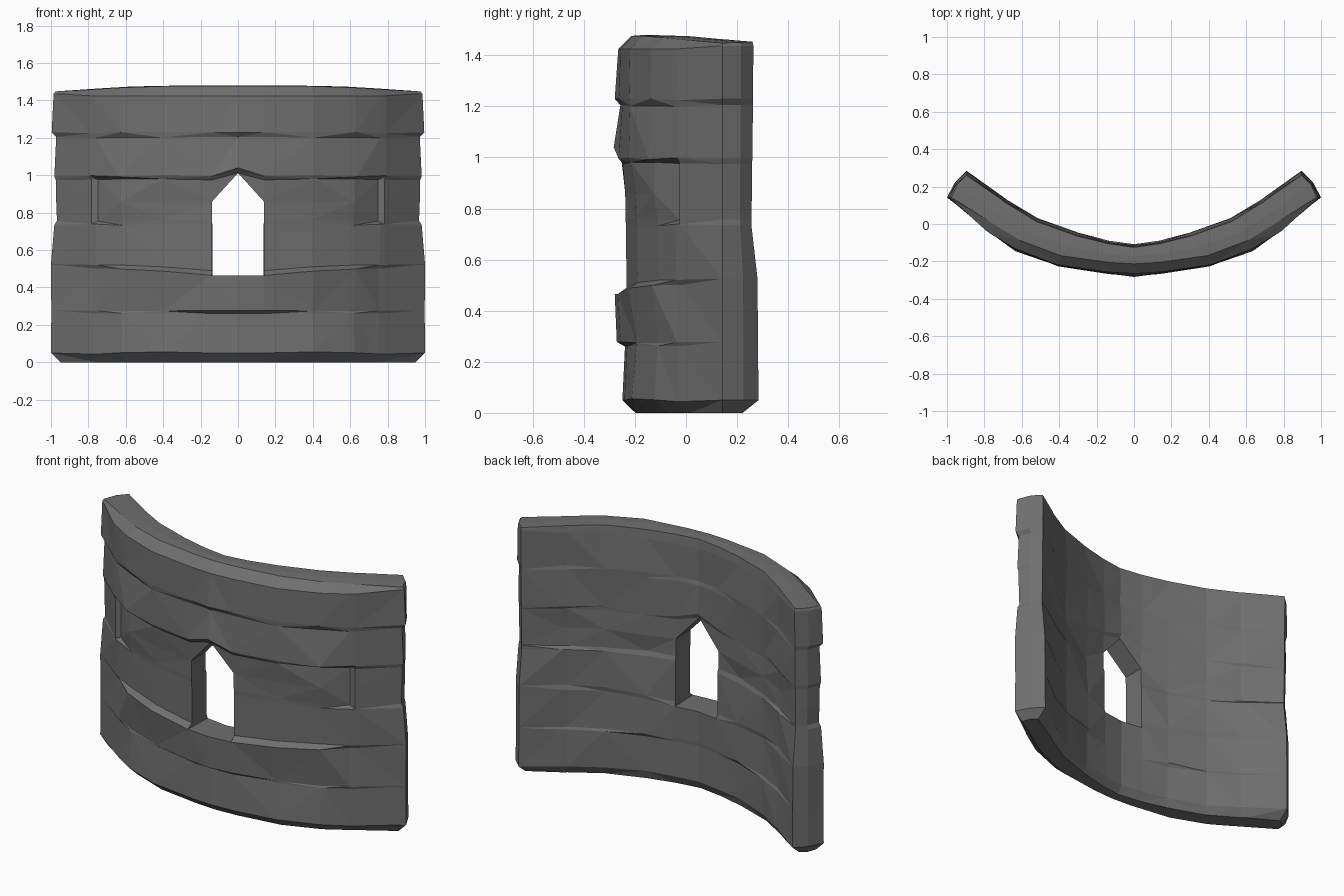
import bpy, bmesh, random
from mathutils import Vector

if "Cube" in bpy.data.objects:
    bpy.data.objects.remove(bpy.data.objects["Cube"])

random.seed(11)

# Plan curves of the right half, from centre to end
FRONT = [(0, -.243), (.138, -.235), (.4, -.198), (.62, -.115), (.755, -.034), (.778, -.018), (.98, .142)]
BACK = [(0, -.12), (.138, -.1), (.3, -.06), (.52, .018), (.69, .122), (.71, .138), (.895, .272)]

# Stone courses: height, front bulge, back bulge, end x shift, back end y
ROWS = [(0, -.045, -.02, -.03, .222), (.05, .006, .008, .02, .284), (.26, -.004, .006, .018, .282),
        (.278, .028, .008, .018, .282), (.465, .036, .012, .02, .28), (.49, -.002, .003, .02, .28),
        (.735, 0, .004, .002, .256), (.757, .002, -.004, -.012, .256), (.86, .003, -.004, -.008, .258),
        (.975, .012, -.004, -.006, .258), (.995, .04, .008, .002, .26), (1.205, .014, .004, -.008, .262),
        (1.23, .036, -.002, .016, .262), (1.425, .022, 0, .006, .264), (1.472, -.03, -.005, -.004, .26)]
NR, NC = len(ROWS), len(FRONT)

# Ledges that fade along the wall: row -> (neighbour row, strength per column)
LEDGES = {3: (2, (1, .8, .1, 0, 0, 0, 0)), 4: (5, (1, .9, .6, .35, .1, .1, .2)),
          10: (9, (1, .6, .7, .7, .5, .5, 1)), 12: (11, (1, .6, .1, .3, .5, .5, 1))}


def normal(curve, c, sign):
    a = Vector(curve[max(c - 1, 0)])
    b = Vector(curve[min(c + 1, NC - 1)])
    if c == 0:
        return Vector((0, -sign))
    t = (b - a).normalized()
    return Vector((t.y, -t.x)) * sign


jitter = {}


def point(side, r, c):
    curve, sign = (FRONT, 1) if side == 0 else (BACK, -1)
    z, d = ROWS[r][0], ROWS[r][1 + side]
    if r in LEDGES:
        near, w = LEDGES[r]
        d0 = ROWS[near][1 + side]
        d = d0 + (d - d0) * w[c]
    # rough stone, one shared shift for the paired columns
    key = (side, r, 4 if c == 5 else c)
    if key not in jitter:
        jitter[key] = (random.uniform(-.01, .01), random.uniform(-.006, .006))
    if 0 < r < NR - 2 and 1 < c < NC - 1:
        d += jitter[key][0]
        z += jitter[key][1]
    # raised block near each end
    if side == 0 and 7 <= r <= 9 and c in (4, 5):
        d = -.012 if c == 4 else .01
    # course lines that rise toward the ends
    if r in (4, 5) and c > 1:
        z += .035 * min(1, curve[c][0] / .6)
    if c == 0:
        z = {9: 1.012, 10: 1.04}.get(r, z)
    x = curve[c][0]
    if r == NR - 1:
        z += .004 - .028 * max(0, x - .5) / .48
    if r == NR - 2 and c == NC - 1:
        z += .012
    if c == NC - 1:
        if side == 0:
            return (x + ROWS[r][3], curve[c][1], z)
        return (x, ROWS[r][4], z)
    p = Vector(curve[c]) + normal(curve, c, sign) * d
    return (p.x, p.y, z)


bm = bmesh.new()
V = [[[bm.verts.new(point(s, r, c)) for c in range(NC)] for r in range(NR)] for s in (0, 1)]

# Front and back skins, leaving the pointed window open
for g in V:
    for r in range(NR - 1):
        for c in range(NC - 1):
            if c == 0 and 4 <= r <= 7:
                continue
            if c == 0 and r == 8:
                bm.faces.new((g[8][1], g[9][1], g[9][0]))
                continue
            q = [g[r][c], g[r][c + 1], g[r + 1][c + 1], g[r + 1][c]]
            if (r + c) % 2:
                bm.faces.new((q[0], q[1], q[2]))
                bm.faces.new((q[0], q[2], q[3]))
            else:
                bm.faces.new((q[0], q[1], q[3]))
                bm.faces.new((q[1], q[2], q[3]))


def bridge(a, b):
    for i in range(len(a) - 1):
        bm.faces.new((a[i], a[i + 1], b[i + 1], b[i]))


# Bottom and window reveal
bridge(V[0][0], V[1][0])
hole = [(4, 0), (4, 1), (5, 1), (6, 1), (7, 1), (8, 1), (9, 0)]
bridge([V[0][r][c] for r, c in hole], [V[1][r][c] for r, c in hole])

# End face with a shallow vertical ridge
front_end = [V[0][r][-1] for r in range(NR)]
back_end = [V[1][r][-1] for r in range(NR)]
ridge = []
for a, b in zip(front_end, back_end):
    m = a.co.lerp(b.co, .52)
    ridge.append(bm.verts.new(m + Vector((.01, .01, 0))))
bridge(front_end, ridge)
bridge(ridge, back_end)
bm.faces.new((front_end[0], ridge[0], back_end[0]))

# Slightly crowned top
crown = []
for a, b in zip(V[0][-1][:-1], V[1][-1][:-1]):
    crown.append(bm.verts.new(a.co.lerp(b.co, .45) + Vector((0, 0, .003))))
crown.append(ridge[-1])
bridge(V[0][-1], crown)
bridge(crown, V[1][-1])

# Mirror the half across x = 0
geom = bm.verts[:] + bm.edges[:] + bm.faces[:]
dup = bmesh.ops.duplicate(bm, geom=geom)["geom"]
for v in dup:
    if isinstance(v, bmesh.types.BMVert):
        v.co.x = -v.co.x
bmesh.ops.remove_doubles(bm, verts=bm.verts[:], dist=.0005)
bmesh.ops.recalc_face_normals(bm, faces=bm.faces[:])

mesh = bpy.data.meshes.new("curved_wall")
bm.to_mesh(mesh)
bm.free()
stone = bpy.data.materials.new("dark grey stone")
stone.diffuse_color = (.16, .16, .16, 1)
stone.use_nodes = True
stone.node_tree.nodes["Principled BSDF"].inputs["Base Color"].default_value = stone.diffuse_color
mesh.materials.append(stone)
wall = bpy.data.objects.new("curved_wall", mesh)
bpy.context.collection.objects.link(wall)
